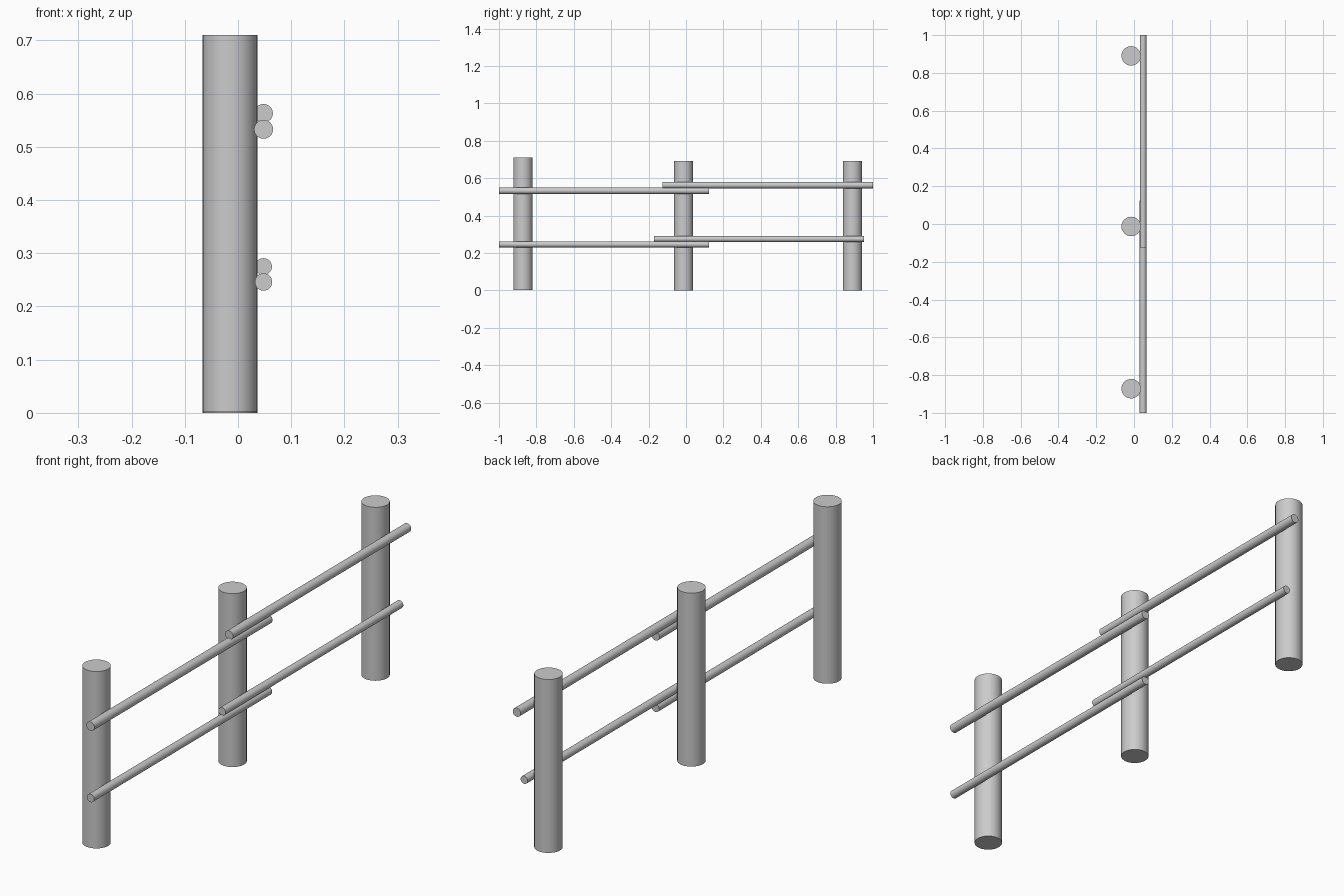
import bpy
import math

if "Cube" in bpy.data.objects:
    bpy.data.objects.remove(bpy.data.objects["Cube"])


def rod(name, radius, length, location, rotation=(0, 0, 0)):
    bpy.ops.mesh.primitive_cylinder_add(vertices=32, radius=radius, depth=length,
                                        location=location, rotation=rotation)
    ob = bpy.context.object
    ob.name = name
    bpy.ops.object.shade_smooth_by_angle(angle=math.radians(40))
    return ob


# Upright posts: name, y, bottom, top
for name, y, z0, z1 in (("front_post", -0.872, 0.003, 0.71),
                        ("middle_post", -0.013, 0.0, 0.693),
                        ("back_post", 0.89, 0.0, 0.693)):
    rod(name, 0.0515, z1 - z0, (-0.015, y, (z0 + z1) / 2))

# Horizontal rails, overlapping at the middle post: name, radius, y start, y end, z
for name, r, y0, y1, z in (("front_upper_rail", 0.0178, -1.0, 0.124, 0.533),
                           ("front_lower_rail", 0.0163, -1.0, 0.124, 0.246),
                           ("back_upper_rail", 0.0175, -0.125, 1.0, 0.563),
                           ("back_lower_rail", 0.0157, -0.17, 0.953, 0.275)):
    rod(name, r, y1 - y0, (0.048, (y0 + y1) / 2, z), (math.pi / 2, 0, 0))
